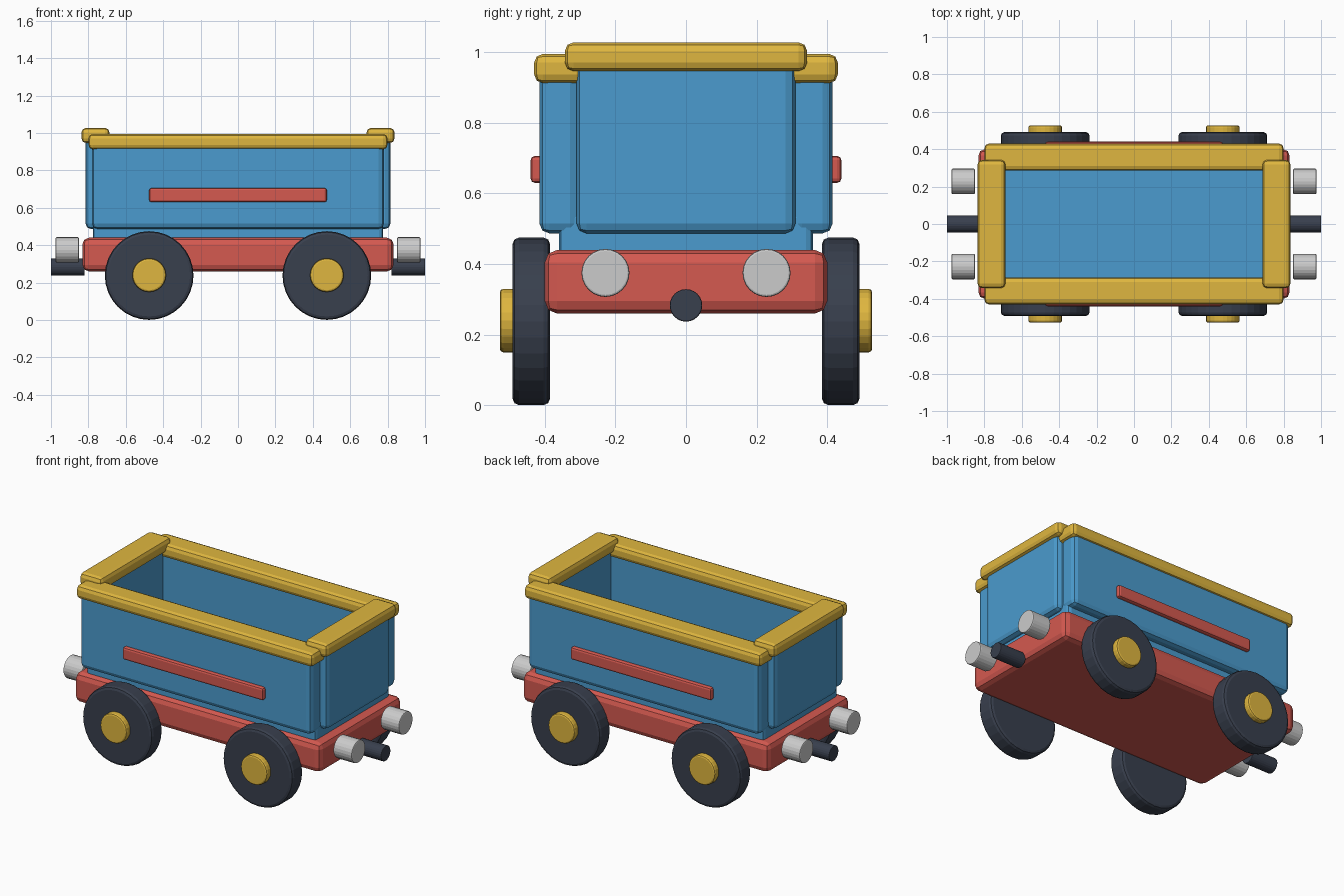
import bpy, math

if "Cube" in bpy.data.objects:
    bpy.data.objects.remove(bpy.data.objects["Cube"])


def mat(name, rgb):
    m = bpy.data.materials.new(name)
    m.diffuse_color = (*rgb, 1)
    m.use_nodes = True
    m.node_tree.nodes["Principled BSDF"].inputs["Base Color"].default_value = m.diffuse_color
    return m


BLUE = mat("blue_paint", (0.07, 0.33, 0.62))
RED = mat("red_paint", (0.66, 0.10, 0.08))
YELLOW = mat("yellow_paint", (0.74, 0.47, 0.05))
DARK = mat("dark_rubber", (0.04, 0.05, 0.075))


def finish(o, name, material, bevel, segments):
    o.name = o.data.name = name
    if material:
        o.data.materials.append(material)
    b = o.modifiers.new("bevel", "BEVEL")
    b.width, b.segments, b.limit_method = bevel, segments, "ANGLE"
    b.angle_limit = math.radians(40)
    return o


def box(name, x, y, z, material, bevel):
    """Bevelled box from (min, max) pairs."""
    bpy.ops.mesh.primitive_cube_add(size=1)
    o = bpy.context.object
    for v in o.data.vertices:
        v.co = [(lo + hi) / 2 + c * (hi - lo) for c, (lo, hi) in zip(v.co, (x, y, z))]
    return finish(o, name, material, bevel, 2)


def rod(name, centre, radius, length, axis, material, bevel, sides=24):
    rot = (math.pi / 2, 0, 0) if axis == "y" else (0, math.pi / 2, 0)
    bpy.ops.mesh.primitive_cylinder_add(vertices=sides, radius=radius, depth=length,
                                        location=centre, rotation=rot)
    return finish(bpy.context.object, name, material, bevel, 2)


def span(a, b, s):
    return tuple(sorted((a * s, b * s)))


# Chassis and wagon floor
box("chassis", (-0.832, 0.832), (-0.40, 0.40), (0.26, 0.44), RED, 0.035)
box("floor", (-0.775, 0.775), (-0.36, 0.36), (0.40, 0.55), BLUE, 0.02)

for s, side in ((-1, "front"), (1, "back")):
    # Long walls with rim and stripe
    box(side + "_wall", (-0.78, 0.78), span(0.30, 0.415, s), (0.487, 0.95), BLUE, 0.028)
    box(side + "_rim", (-0.80, 0.80), span(0.285, 0.43, s), (0.912, 0.995), YELLOW, 0.025)
    box(side + "_stripe", (-0.475, 0.475), span(0.395, 0.44, s), (0.63, 0.706), RED, 0.012)
    # Wheels and hubs
    for x, end in ((-0.475, "left"), (0.475, "right")):
        rod(f"{side}_{end}_wheel", (x, s * 0.438, 0.238), 0.237, 0.106, "y", DARK, 0.018, 32)
        rod(f"{side}_{end}_hub", (x, s * 0.495, 0.24), 0.09, 0.064, "y", YELLOW, 0.01)

for s, end in ((-1, "left"), (1, "right")):
    # End walls with raised rims
    box(end + "_wall", span(0.71, 0.815, s), (-0.31, 0.31), (0.487, 0.98), BLUE, 0.028)
    box(end + "_rim", span(0.687, 0.837, s), (-0.343, 0.343), (0.946, 1.028), YELLOW, 0.025)
    # Buffers and coupling
    for y, side in ((-0.228, "front"), (0.228, "back")):
        rod(f"{end}_{side}_buffer", (s * 0.913, y, 0.375), 0.068, 0.125, "x", None, 0.006)
    rod(end + "_coupling", (s * 0.91, 0, 0.283), 0.046, 0.18, "x", DARK, 0.004)
